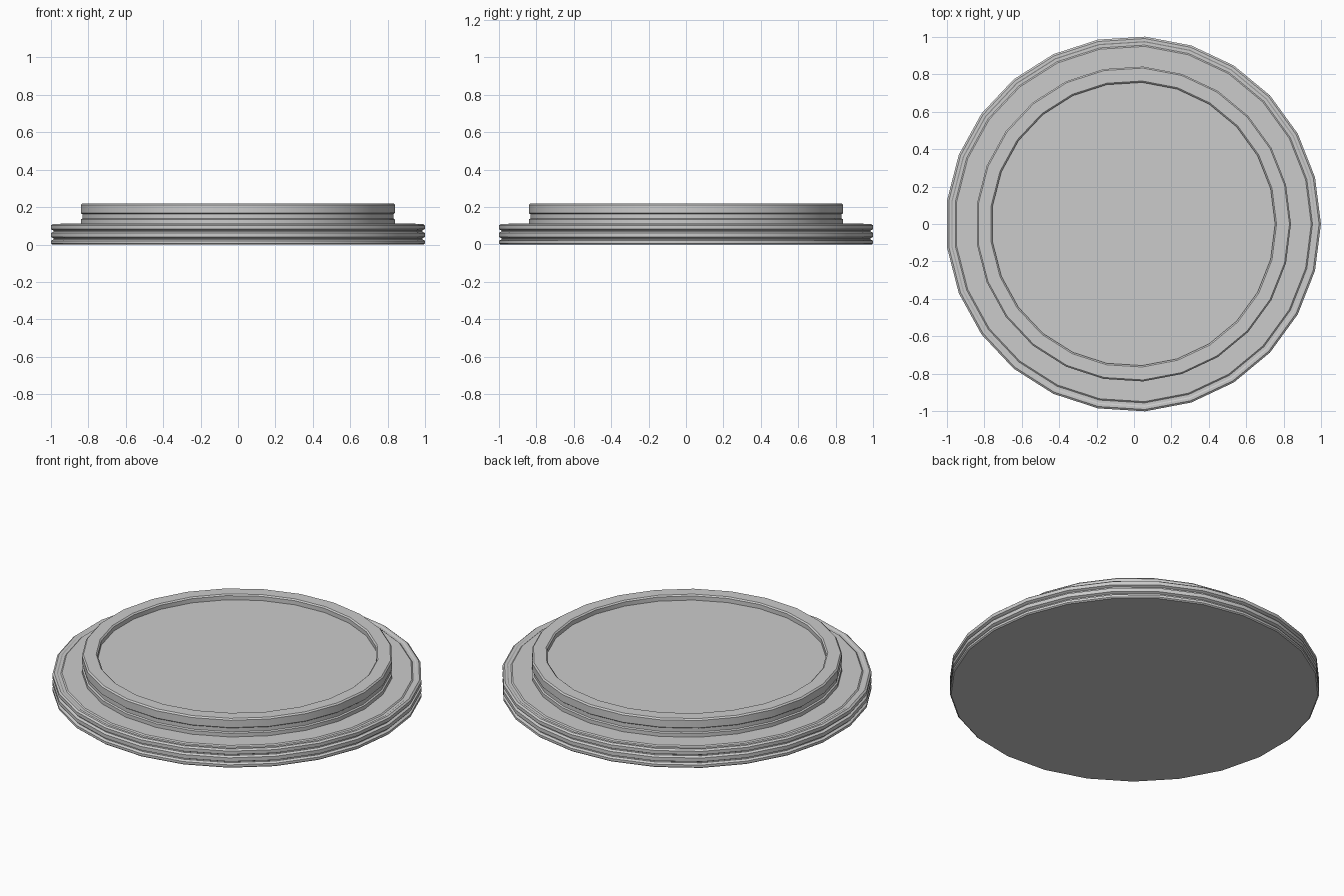
import bpy, bmesh
from math import cos, sin, pi

if "Cube" in bpy.data.objects:
    bpy.data.objects.remove(bpy.data.objects["Cube"])

SIDES = 25
SHIFT = -0.004   # an odd-sided ring is slightly off-centre in x


def lathe(name, profile):
    """Spin (radius, z) points round z and cap both ends."""
    bm = bmesh.new()
    rings = [[bm.verts.new((r * cos(2 * pi * i / SIDES) + SHIFT,
                            r * sin(2 * pi * i / SIDES), z))
              for i in range(SIDES)] for r, z in profile]
    for a, b in zip(rings, rings[1:]):
        for i in range(SIDES):
            j = (i + 1) % SIDES
            bm.faces.new((a[i], a[j], b[j], b[i]))
    bm.faces.new(rings[0][::-1])
    bm.faces.new(rings[-1])
    mesh = bpy.data.meshes.new(name)
    bm.to_mesh(mesh)
    bm.free()
    obj = bpy.data.objects.new(name, mesh)
    bpy.context.collection.objects.link(obj)
    bpy.context.view_layer.objects.active = obj
    obj.select_set(True)
    bpy.ops.object.shade_smooth_by_angle()
    obj.select_set(False)
    return obj


# Whole disc: ribbed base rim, flat ledge, raised collar, shallow dish
lathe("stepped_disc", [
    # ribbed base rim
    (0.995, 0.0), (1.002, 0.006), (1.002, 0.02), (0.988, 0.027),
    (0.988, 0.033), (1.002, 0.04), (1.002, 0.062), (0.988, 0.069),
    (0.988, 0.075), (1.002, 0.082), (1.002, 0.102), (0.992, 0.11),
    # ledge with a fine groove
    (0.978, 0.11), (0.972, 0.106), (0.957, 0.106), (0.95, 0.112),
    # raised collar with a narrow waist
    (0.842, 0.112), (0.842, 0.134), (0.834, 0.139), (0.834, 0.162),
    (0.842, 0.168), (0.842, 0.212), (0.834, 0.22),
    # shallow dish
    (0.765, 0.22), (0.757, 0.213), (0.757, 0.188),
])
